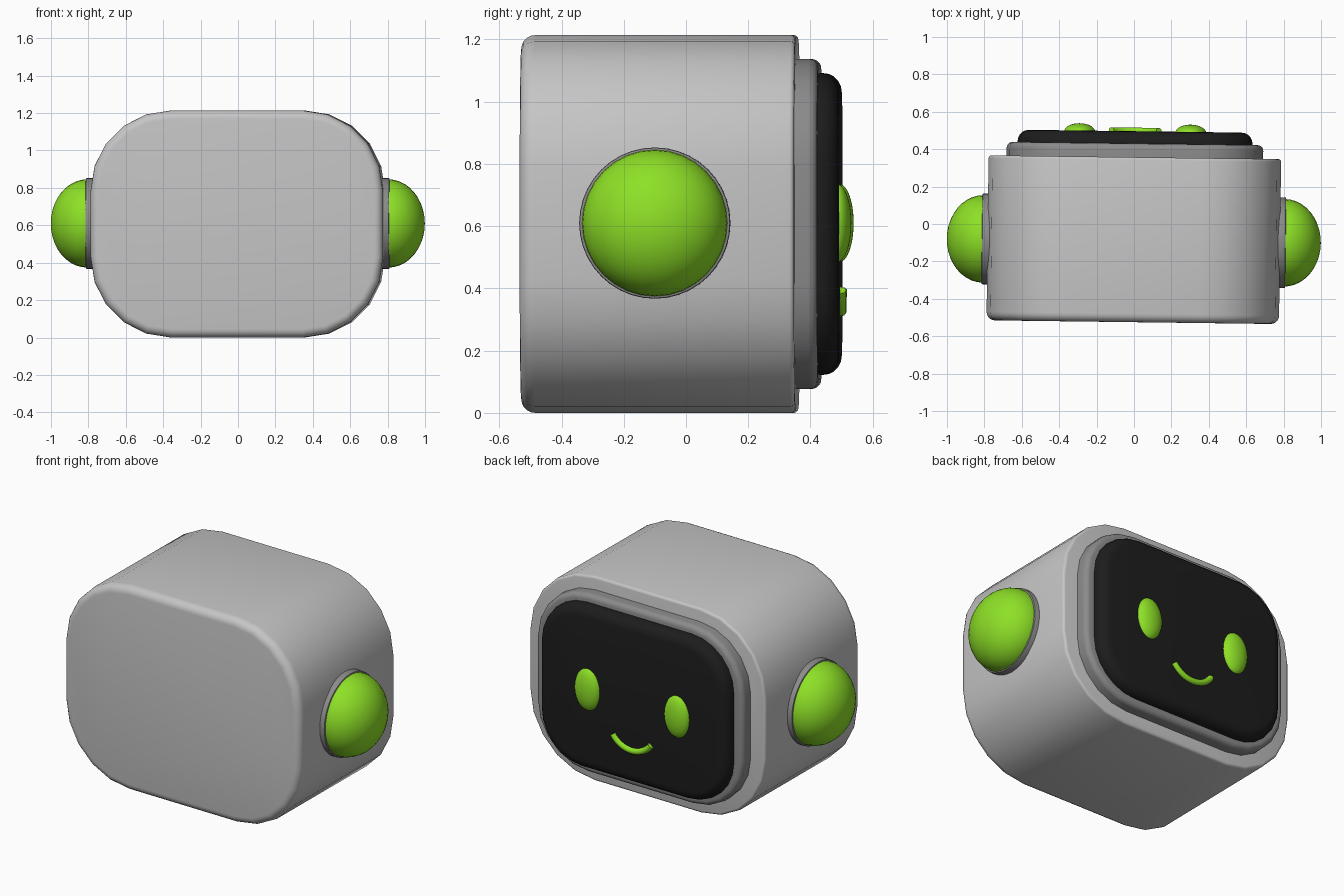
import bpy, bmesh, math
from mathutils import Matrix

if "Cube" in bpy.data.objects:
    bpy.data.objects.remove(bpy.data.objects["Cube"])

MID_Z = 0.607
TILT = Matrix.Rotation(math.radians(-0.74), 4, 'Z')   # slight turn of the whole head


def material(name, color):
    m = bpy.data.materials.new(name)
    m.diffuse_color = (*color, 1)
    m.use_nodes = True
    m.node_tree.nodes["Principled BSDF"].inputs["Base Color"].default_value = m.diffuse_color
    return m


SHELL = material("light grey", (0.56, 0.56, 0.56))
TRIM = material("mid grey", (0.26, 0.26, 0.26))
SCREEN = material("near black", (0.012, 0.012, 0.012))
GREEN = material("lime green", (0.27, 0.75, 0.02))


def finish(bm, name, mat, angle=40):
    bmesh.ops.recalc_face_normals(bm, faces=bm.faces[:])
    bm.transform(TILT)
    mesh = bpy.data.meshes.new(name)
    bm.to_mesh(mesh)
    bm.free()
    mesh.materials.append(mat)
    ob = bpy.data.objects.new(name, mesh)
    bpy.context.collection.objects.link(ob)
    bpy.ops.object.select_all(action='DESELECT')
    ob.select_set(True)
    bpy.context.view_layer.objects.active = ob
    bpy.ops.object.shade_smooth_by_angle(angle=math.radians(angle))
    return ob


def rounded_rect(hx, hz, r, n):
    """Outline of a rounded rectangle in x and z, n segments per corner."""
    pts = []
    for k, (sx, sz) in enumerate(((1, 1), (-1, 1), (-1, -1), (1, -1))):
        for i in range(n + 1):
            a = math.pi / 2 * (k + i / n)
            pts.append((sx * (hx - r) + r * math.cos(a), sz * (hz - r) + r * math.sin(a)))
    return pts


def fillet(y, r, sign, n=5):
    """Rounded edge as (inset, y) pairs; sign is the direction the face looks along y."""
    steps = [(r * (1 - math.cos(math.pi / 2 * i / n)),
              y - sign * r * (1 - math.sin(math.pi / 2 * i / n))) for i in range(n + 1)]
    return steps if sign > 0 else steps[::-1]


def slab(name, mat, hx, hz, r, profile, n=5, zc=MID_Z):
    """Loft rounded rectangles along y through (inset, y) pairs."""
    bm = bmesh.new()
    rings = [[bm.verts.new((x, y, zc + z)) for x, z in rounded_rect(hx - d, hz - d, r - d, n)]
             for d, y in profile]
    for a, b in zip(rings, rings[1:]):
        for i in range(len(a)):
            j = (i + 1) % len(a)
            bm.faces.new((a[i], a[j], b[j], b[i]))
    bm.faces.new(rings[0])
    bm.faces.new(rings[-1])
    return finish(bm, name, mat)


def ellipsoid(name, mat, center, radii, axis_x=False):
    bm = bmesh.new()
    bmesh.ops.create_uvsphere(bm, u_segments=32, v_segments=20, radius=1)
    if axis_x:
        bm.transform(Matrix.Rotation(math.pi / 2, 4, 'Y'))
    bm.transform(Matrix.Translation(center) @ Matrix.Diagonal((*radii, 1)))
    return finish(bm, name, mat)


# Head shell, face surround and screen
slab("head_shell", SHELL, 0.782, 0.607, 0.43,
     fillet(-0.525, 0.045, -1) + fillet(0.357, 0.015, 1, 3))
slab("face_surround", TRIM, 0.686, 0.53, 0.34, [(0, 0.33)] + fillet(0.43, 0.03, 1))
slab("face_screen", SCREEN, 0.628, 0.485, 0.28, [(0, 0.40)] + fillet(0.496, 0.06, 1), n=6)

# Ear collars, ear domes and eyes
for side, s in (("left", -1), ("right", 1)):
    bm = bmesh.new()
    bmesh.ops.create_cone(bm, cap_ends=True, segments=40, radius1=0.243, radius2=0.243, depth=0.09)
    rim = [e for e in bm.edges if len({round(v.co.z, 4) for v in e.verts}) == 1]
    bmesh.ops.bevel(bm, geom=rim, offset=0.006, segments=2, affect='EDGES', profile=0.5)
    bm.transform(Matrix.Translation((s * 0.767, -0.09, 0.61)) @ Matrix.Rotation(math.pi / 2, 4, 'Y'))
    finish(bm, side + "_ear_collar", TRIM)
    ellipsoid(side + "_ear_dome", GREEN, (s * 0.805, -0.09, 0.61), (0.195, 0.234, 0.236), True)
    ellipsoid(side + "_eye", GREEN, (s * 0.297, 0.49, 0.61), (0.083, 0.045, 0.125))

# Smile: a round tube swept along an arc
bm = bmesh.new()
R, tube, half, steps, sides = 0.155, 0.018, math.radians(55), 16, 10
rings = []
for i in range(steps + 1):
    t = -half + 2 * half * i / steps
    ring = []
    for k in range(sides):
        a = math.tau * k / sides
        d = R + tube * math.cos(a)
        ring.append(bm.verts.new((d * math.sin(t), 0.498 + tube * math.sin(a),
                                  0.328 + R - d * math.cos(t))))
    rings.append(ring)
for a, b in zip(rings, rings[1:]):
    for k in range(sides):
        m = (k + 1) % sides
        bm.faces.new((a[k], a[m], b[m], b[k]))
bm.faces.new(rings[0])
bm.faces.new(rings[-1])
finish(bm, "smile", GREEN)
